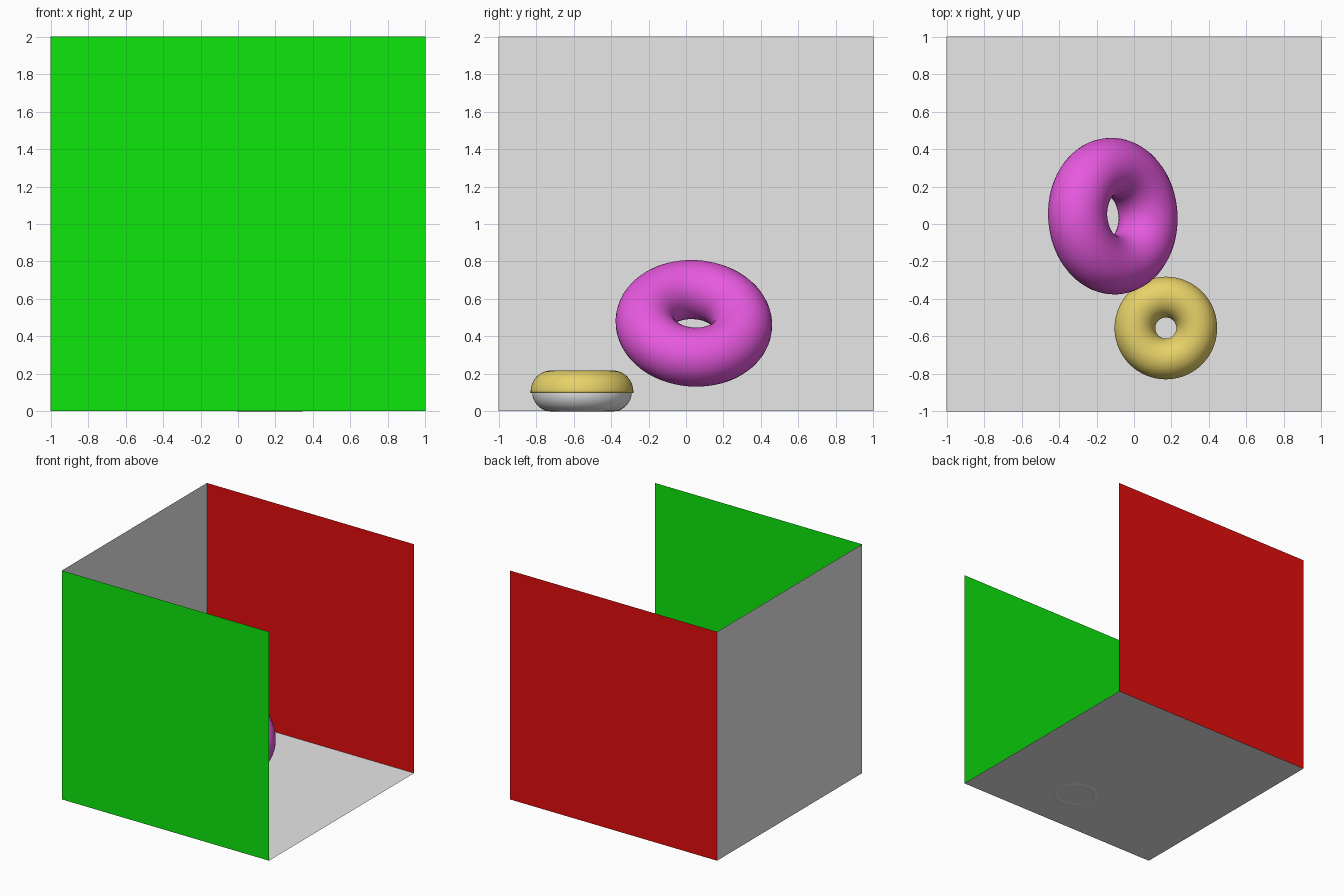
import bpy, bmesh, math
from mathutils import Vector

if "Cube" in bpy.data.objects:
    bpy.data.objects.remove(bpy.data.objects["Cube"])


def material(name, rgb):
    m = bpy.data.materials.new(name)
    m.diffuse_color = (*rgb, 1)
    m.use_nodes = True
    m.node_tree.nodes["Principled BSDF"].inputs["Base Color"].default_value = m.diffuse_color
    return m


WHITE = material("pale grey", (0.8, 0.8, 0.8))
GREEN = material("green", (0.004, 0.8, 0.004))
RED = material("red", (0.78, 0.004, 0.004))
PINK = material("orchid pink", (0.8, 0.1, 0.74))
YELLOW = material("custard yellow", (0.8, 0.64, 0.14))


def add_object(name, bm, mat, smooth=False):
    bmesh.ops.recalc_face_normals(bm, faces=bm.faces)
    me = bpy.data.meshes.new(name)
    bm.to_mesh(me)
    bm.free()
    me.materials.append(mat)
    for p in me.polygons:
        p.use_smooth = smooth
    ob = bpy.data.objects.new(name, me)
    bpy.context.collection.objects.link(ob)
    return ob


def panel(name, corners, mat):
    bm = bmesh.new()
    bm.faces.new([bm.verts.new(c) for c in corners])
    return add_object(name, bm, mat)


def ring(name, profile, mat, segments=72):
    """Sweep a closed (radius, height) profile around z."""
    bm = bmesh.new()
    loops = []
    for i in range(segments):
        a = 2 * math.pi * i / segments
        loops.append([bm.verts.new((r * math.cos(a), r * math.sin(a), z)) for r, z in profile])
    n = len(profile)
    for i in range(segments):
        p, q = loops[i], loops[(i + 1) % segments]
        for j in range(n):
            k = (j + 1) % n
            bm.faces.new((p[j], q[j], q[k], p[k]))
    return add_object(name, bm, mat, True)


def arc(major, minor, height, start, end, steps):
    out = []
    for i in range(steps):
        a = math.radians(start + (end - start) * i / (steps - 1))
        out.append((major + minor * math.cos(a), height * math.sin(a)))
    return out


# Open room: floor and three walls
F = 0.003
panel("floor", [(-1, -1, F), (1, -1, F), (1, 1, F), (-1, 1, F)], WHITE)
panel("left_wall", [(-1, -1, F), (-1, 1, F), (-1, 1, 2), (-1, -1, 2)], WHITE)
panel("front_wall", [(-1, -1, F), (1, -1, F), (1, -1, 2), (-1, -1, 2)], GREEN)
panel("back_wall", [(-1, 1, F), (1, 1, F), (1, 1, 2), (-1, 1, 2)], RED)

# Small doughnut with icing on its upper half
base = ring("small_doughnut", arc(0.165, 0.101, 0.105, 0, 350, 36), WHITE)
icing_profile = (arc(0.165, 0.109, 0.113, -4, 184, 26)
                 + arc(0.165, 0.1015, 0.1055, 184, -4, 26))
icing = ring("small_icing", icing_profile, YELLOW)
for ob in (base, icing):
    ob.location = (0.17, -0.555, 0.105)

# Large doughnut, tilted towards the open side
large = ring("large_doughnut", arc(0.26, 0.158, 0.158, 0, 350, 36), PINK)
large.location = (-0.113, 0.042, 0.47)
large.rotation_mode = 'QUATERNION'
large.rotation_quaternion = Vector((0.69, 0.05, 0.72)).to_track_quat('Z', 'Y')
